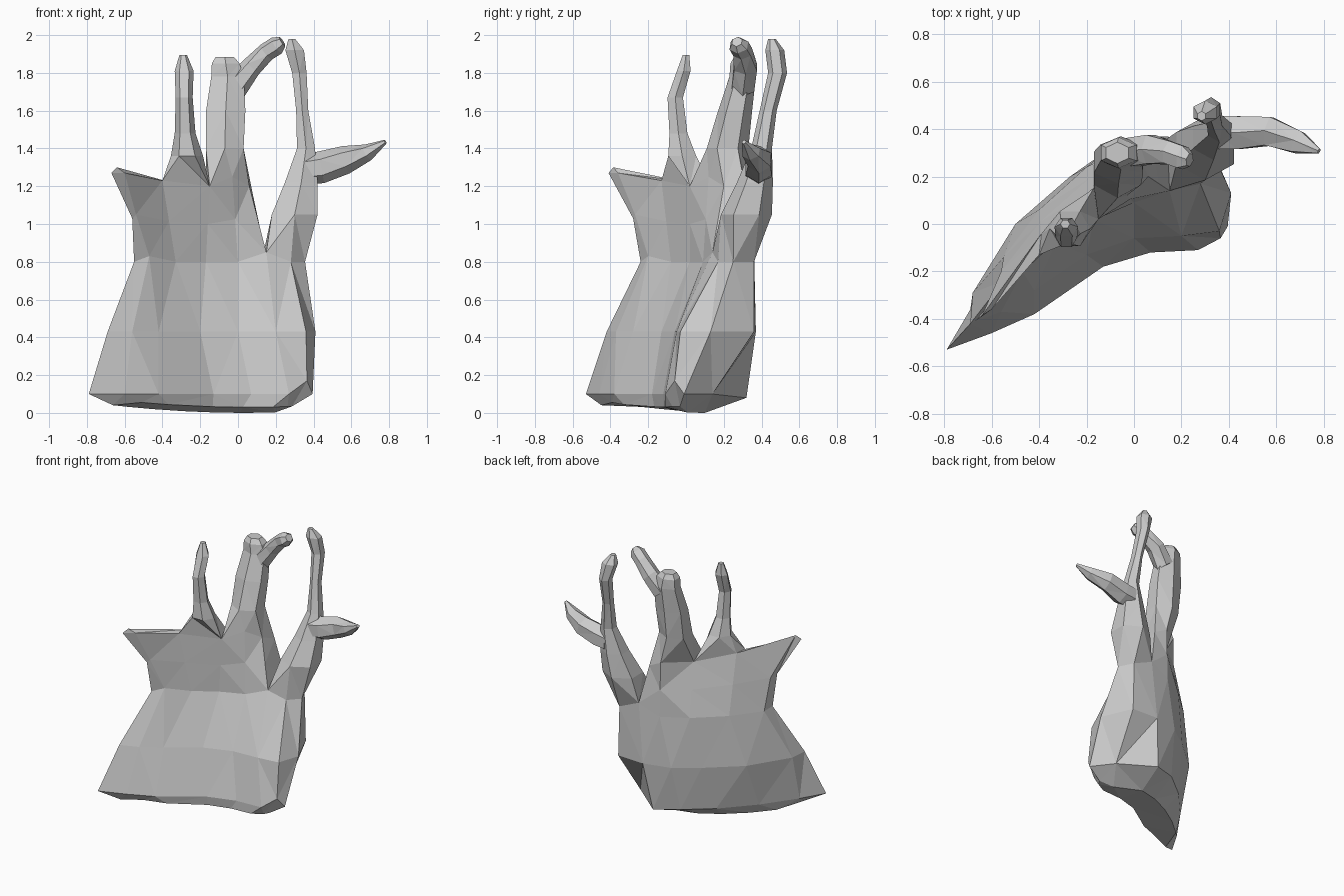
import bpy, bmesh
from math import cos, sin, radians
from mathutils import Vector

if "Cube" in bpy.data.objects:
    bpy.data.objects.remove(bpy.data.objects["Cube"])

bm = bmesh.new()


def face(points):
    """Add a face, dropping repeated points."""
    unique = []
    for p in points:
        if all((p - q).length > 1e-5 for q in unique):
            unique.append(p)
    if len(unique) > 2:
        bm.faces.new([bm.verts.new(p) for p in unique])


def loft(rings, cap_start=False, cap_end=False):
    """Skin a series of closed rings with equal point counts."""
    for a, b in zip(rings, rings[1:]):
        n = len(a)
        for i in range(n):
            j = (i + 1) % n
            face([a[i], a[j], b[j], b[i]])
    if cap_start:
        face(rings[0])
    if cap_end:
        face(rings[-1])


def section(x, y, z, rx, ry, start=210, axis=None):
    """Six-sided cross-section, level or square to an axis."""
    turn = Vector(axis).to_track_quat('Z', 'Y') if axis else None
    ring = []
    for k in range(6):
        a = radians(start + 60 * k)
        p = Vector((rx * cos(a), ry * sin(a), 0))
        ring.append(Vector((x, y, z)) + (turn @ p if turn else p))
    return ring


def level(xy, z, lifts={}):
    return [Vector((x, y, lifts.get(i, z))) for i, (x, y) in enumerate(xy)]


# Curved slab body: front points left to right, then back points right to left
foot = level([(-.79, -.53), (-.6, -.46), (-.42, -.38), (-.13, -.18), (.07, -.12),
              (.27, -.11), (.365, -.06), (.395, -.01), (.28, .14), (.05, .32),
              (-.13, .25), (-.32, .1), (-.52, -.12), (-.69, -.36)], .1, {6: .17, 9: .08})
waist = level([(-.69, -.42), (-.56, -.37), (-.42, -.28), (-.2, -.13), (0, -.06),
               (.2, -.05), (.36, -.03), (.41, .13), (.31, .36), (.1, .37),
               (-.1, .32), (-.27, .2), (-.5, 0), (-.68, -.29)], .43)
shoulder = level([(-.55, -.24), (-.47, -.2), (-.33, -.08), (-.17, .02), (0, .09),
                  (.15, .14), (.28, .17), (.355, .25), (.3, .36), (.14, .36),
                  (-.02, .34), (-.2, .24), (-.4, .06), (-.55, -.14)], .8,
                 {1: .83, 5: .85, 9: .87})
# Underside slopes from the low back up to the front edge
base = []
for i, p in enumerate(foot):
    back = i >= 8
    q = Vector((-.15, -.12, 0)).lerp(p, .8)
    if back:
        q.y = -.12 + (p.y + .12) * .5
    q.z = .08 * (q.x - .05) ** 2 + (0 if back or i == 0 else .03)
    base.append(q)
loft([base, foot, waist, shoulder], cap_start=True)

# Upper left half, ending in a sharp corner spike
keep = [0, 1, 2, 3, 4, 5, 9, 10, 11, 12, 13]
lower = [shoulder[i] for i in keep]
upper = [Vector(p) for p in [
    (-.67, -.41, 1.27), (-.6, -.36, 1.27), (-.4, -.13, 1.23), (-.15, .02, 1.2),
    (-.03, .12, 1.25), (.06, .2, 1.2), (.08, .32, 1.15), (-.02, .33, 1.2),
    (-.17, .15, 1.18), (-.39, -.04, 1.23), (-.64, -.385, 1.3)]]
middle = [(a + b) / 2 for a, b in zip(lower, upper)]
middle[0] = Vector((-.56, -.28, 1.03))
middle[1] = Vector((-.54, -.27, 1.05))
middle[-1] = Vector((-.56, -.2, 1.03))
loft([lower, middle, upper])
top = dict(zip(keep, upper))
face([top[0], top[1], top[13]])
face([top[1], top[2], top[12], top[13]])

# Left finger
path = [(-.27, -.02, 1.36, .085, .085), (-.28, -.04, 1.48, .055, .055),
        (-.285, -.057, 1.67, .045, .047), (-.285, -.012, 1.81, .05, .042),
        (-.29, 0, 1.895, .02, .02)]
loft([[top[i] for i in (2, 3, 3, 11, 12, 2)]]
     + [section(*p, start=240) for p in path], cap_end=True)

# Centre trunk
path = [(-.07, .22, 1.4, .115, .11), (-.065, .26, 1.6, .12, .09),
        (-.055, .3, 1.78, .1, .07), (-.065, .3, 1.85, .085, .065),
        (-.07, .3, 1.885, .055, .045)]
loft([[top[i] for i in (3, 4, 5, 9, 10, 11)]]
     + [section(*p) for p in path], cap_end=True)

# Right limb
path = [(.3, .32, 1.05, .14, .135), (.335, .365, 1.22, .1, .095),
        (.36, .4, 1.4, .055, .055), (.34, .435, 1.6, .037, .045),
        (.325, .485, 1.8, .044, .05), (.3, .47, 1.92, .057, .05),
        (.285, .455, 1.98, .02, .02)]
loft([[shoulder[i] for i in (5, 6, 7, 8, 9, 9)]]
     + [section(*p) for p in path], cap_end=True)

# Side twigs on the trunk and the right limb
loft([section(-.02, .3, 1.72, .07, .07, axis=(.6, 0, .8)),
      section(.07, .315, 1.83, .07, .055, axis=(.7, 0, .7)),
      section(.15, .3, 1.91, .055, .05, axis=(.75, -.2, .6)),
      section(.205, .28, 1.945, .055, .05, axis=(.75, -.2, .5)),
      section(.235, .27, 1.965, .03, .03, axis=(.8, -.2, .5))], True, True)
loft([section(.36, .385, 1.29, .08, .08, axis=(1, 0, .1)),
      section(.44, .385, 1.3, .08, .085, axis=(1, 0, .2)),
      section(.57, .39, 1.34, .07, .075, axis=(1, -.2, .3)),
      section(.69, .345, 1.38, .055, .045, axis=(.8, -.4, .4)),
      section(.78, .307, 1.435, .012, .012, axis=(.8, -.4, .4))], True, True)

# Weld into one flat-shaded mesh
bmesh.ops.remove_doubles(bm, verts=bm.verts, dist=1e-4)
bmesh.ops.triangulate(bm, faces=bm.faces)
bmesh.ops.recalc_face_normals(bm, faces=bm.faces)
mesh = bpy.data.meshes.new("branched_stump")
bm.to_mesh(mesh)
bm.free()
bpy.context.collection.objects.link(bpy.data.objects.new("branched_stump", mesh))
